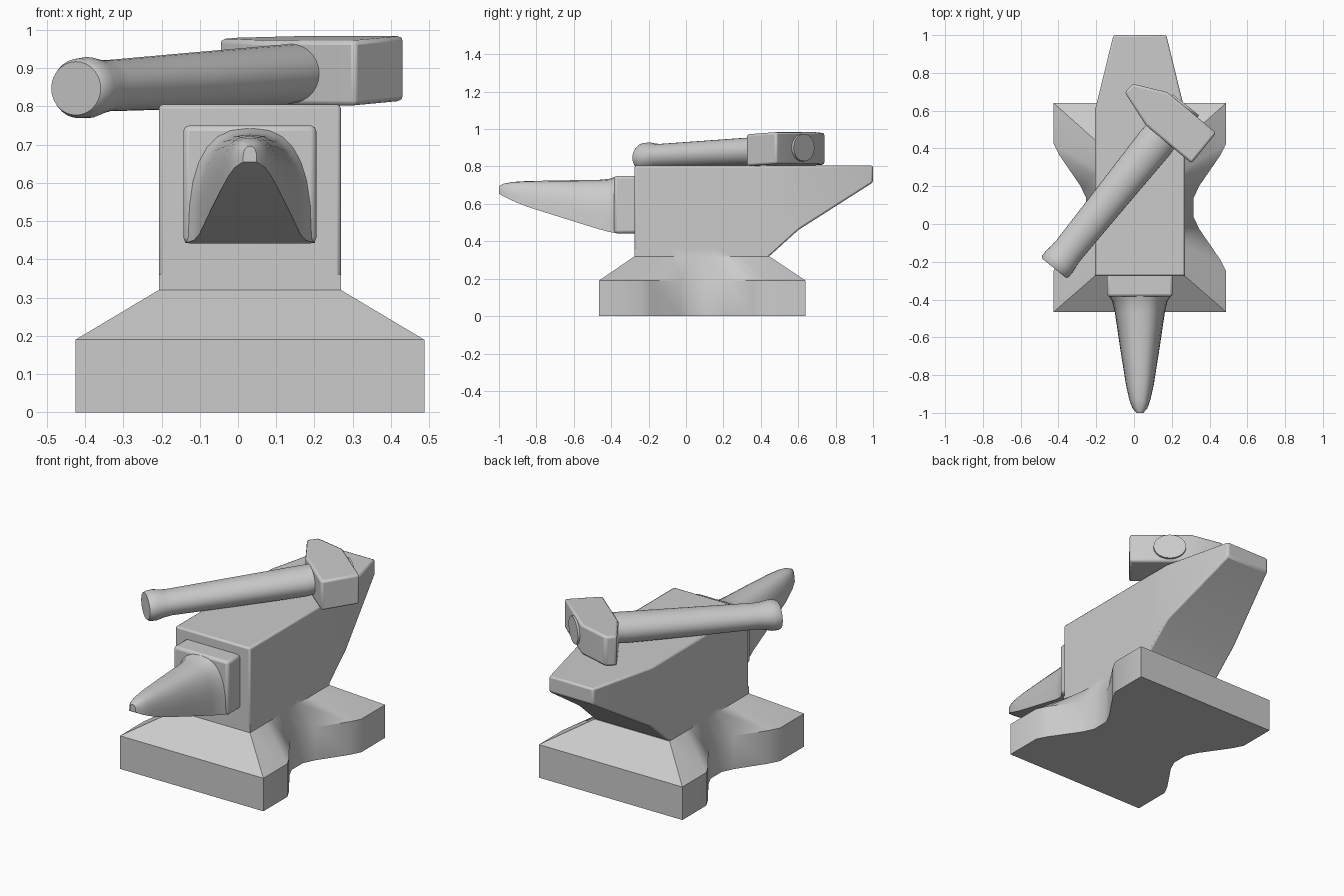
import bpy, bmesh
from math import sin, cos, pi, copysign
from mathutils import Vector

if "Cube" in bpy.data.objects:
    bpy.data.objects.remove(bpy.data.objects["Cube"])

CX, CY = 0.031, 0.0875   # centre line of the anvil, centre of its foot


def loft(name, rings, bevel=0.0, segs=2, angle=0.6):
    """Skin a list of equally long point rings and cap both ends."""
    bm = bmesh.new()
    rows = [[bm.verts.new(p) for p in ring] for ring in rings]
    n = len(rows[0])
    for a, b in zip(rows, rows[1:]):
        for i in range(n):
            j = (i + 1) % n
            bm.faces.new((a[i], a[j], b[j], b[i]))
    bm.faces.new(rows[0])
    bm.faces.new(rows[-1])
    bmesh.ops.recalc_face_normals(bm, faces=bm.faces)
    me = bpy.data.meshes.new(name)
    bm.to_mesh(me)
    bm.free()
    ob = bpy.data.objects.new(name, me)
    bpy.context.collection.objects.link(ob)
    if bevel:
        m = ob.modifiers.new("bevel", 'BEVEL')
        m.width, m.segments, m.limit_method, m.angle_limit = bevel, segs, 'ANGLE', 0.5
    bpy.ops.object.select_all(action='DESELECT')
    bpy.context.view_layer.objects.active = ob
    ob.select_set(True)
    bpy.ops.object.shade_smooth_by_angle(angle=angle)
    return ob


def box_ring(y, half, z0, z1):
    return [(CX - half, y, z0), (CX + half, y, z0), (CX + half, y, z1), (CX - half, y, z1)]


# Foot: waisted outline, then a slope up to the rectangular neck
def outline(quarter, z, cy):
    right = quarter + [(x, -y) for x, y in reversed(quarter)]
    pts = right + [(-x, y) for x, y in reversed(right)]
    return [(CX + x, cy + y, z) for x, y in pts]


foot = [(.456, .5525), (.456, .335), (.425, .275), (.315, .115), (.284, .05)]
neck = [(.238, .36), (.238, .21), (.238, .17), (.238, .08), (.238, .035)]
loft("foot", [outline(foot, 0, CY), outline(foot, .19, CY),
              outline(neck, .32, .085), outline(neck, .36, .085)], angle=0.5)

# Body with tapered heel
loft("body", [box_ring(-.275, .238, .31, .805), box_ring(.445, .238, .32, .805),
              box_ring(.60, .238, .46, .805), box_ring(1.0, .14, .715, .805)], .01)

# Block behind the horn
loft("horn_block", [box_ring(-.26, .174, .442, .75), box_ring(-.385, .174, .442, .75)], .015)


# Horn: flat underside, domed top
def dome(y, half, z0, z1, n=14, e=.75):
    pts = []
    for i in range(n + 1):
        c, s = cos(pi * i / n), max(0, sin(pi * i / n))
        pts.append((CX + half * copysign(abs(c) ** e, c), y, z0 + (z1 - z0) * s ** e))
    return pts


loft("horn", [dome(*s) for s in [
    (-.37, .170, .443, .747), (-.41, .146, .45, .734), (-.47, .132, .466, .728),
    (-.66, .104, .525, .726), (-.85, .074, .585, .722), (-.93, .056, .618, .717),
    (-.975, .040, .640, .708), (-1.0, .018, .655, .696)]], angle=0.7)

# Hammer axes: U runs along the head to its face, V along the handle
U, V = Vector((.78, -.63, 0)), Vector((.63, .78, 0))


def hammer_point(u, v, z):
    return U * u + V * v + Vector((0, 0, z))


# Hammer head: square block ending in an upright wedge
plan = [(.035, .44), (.035, .647), (-.30, .652), (-.47, .572), (-.475, .51), (-.28, .445)]
loft("hammer_head", [[hammer_point(u, v, z + .06 * (v - .44)) for u, v in plan]
                     for z in (.802, .972)], .012)


# Handle: oval section, flared at the butt, passing through the head
def oval(v, a, b, z, n=28):
    return [hammer_point(-.182 + a * cos(2 * pi * i / n), v, z + b * sin(2 * pi * i / n))
            for i in range(n)]


loft("hammer_handle", [oval(*s) for s in [
    (-.447, .083, .070, .847), (-.435, .090, .078, .847), (-.40, .091, .080, .849),
    (-.36, .085, .071, .851), (-.32, .083, .067, .854), (.0, .090, .073, .866),
    (.40, .100, .079, .882), (.52, .092, .075, .892), (.662, .088, .073, .901)]], angle=0.6)
